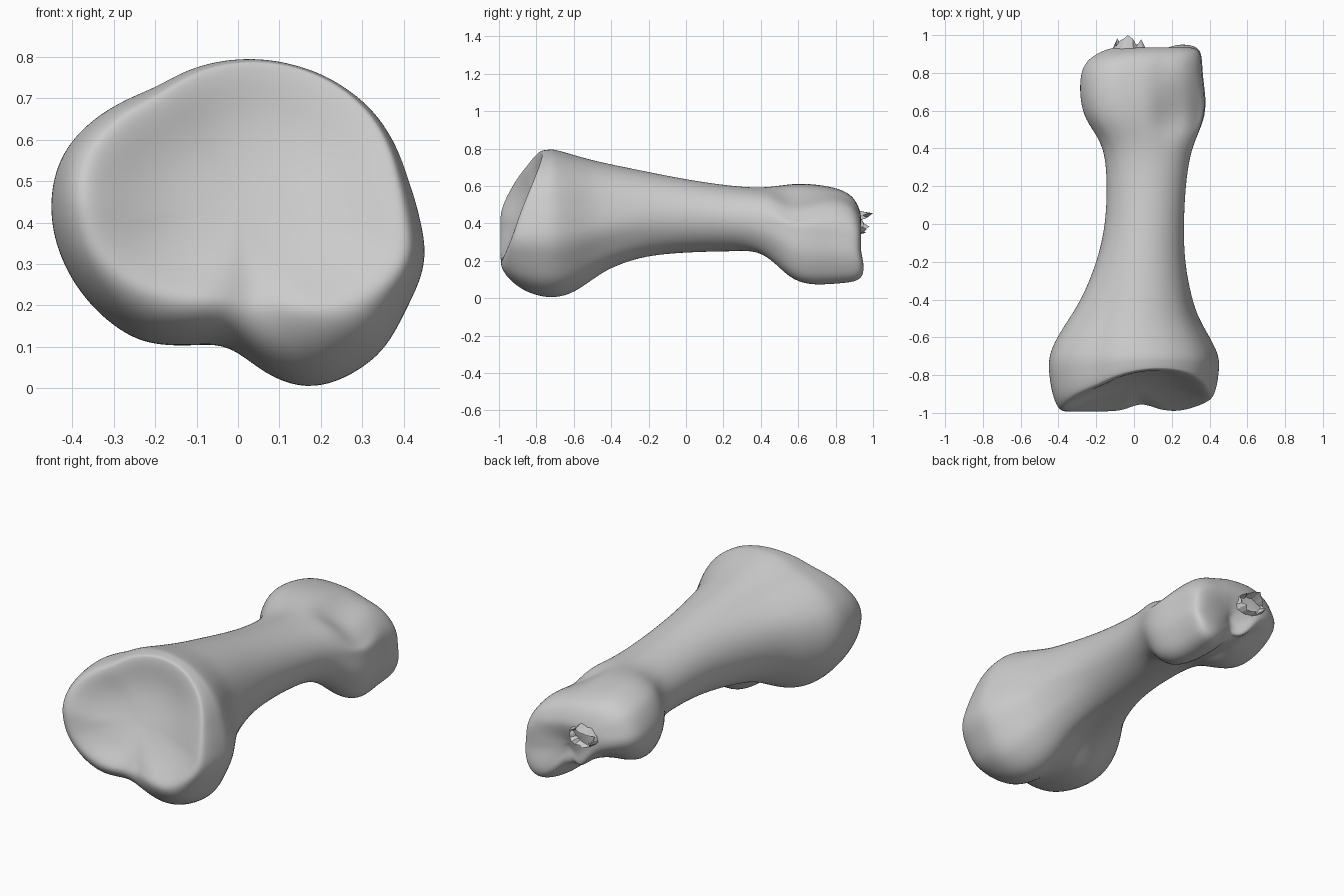
import bpy, bmesh, math, random
from mathutils import Vector

old = bpy.data.objects.get("Cube")
if old:
    bpy.data.objects.remove(old, do_unlink=True)

SIDES = 40
TAU = 2 * math.pi
random.seed(4)

bone_mat = bpy.data.materials.new("bone grey")
bone_mat.use_nodes = True
bone_mat.diffuse_color = (0.6, 0.6, 0.6, 1)
bone_mat.node_tree.nodes["Principled BSDF"].inputs["Base Color"].default_value = (0.6, 0.6, 0.6, 1)


def smooth(t):
    t = min(1, max(0, t))
    return t * t * (3 - 2 * t)


def bump(value, centre, width):
    return math.exp(-((value - centre) / width) ** 2)


def polar_profile(points):
    """Radius per angle of an outline fitted to a box from -1 to 1."""
    xs, zs = zip(*points)
    cx, cz = (min(xs) + max(xs)) / 2, (min(zs) + max(zs)) / 2
    wx, wz = max(xs) - cx, max(zs) - cz
    polar = []
    for x, z in points:
        u, v = (x - cx) / wx, (z - cz) / wz
        polar.append((math.atan2(v, u) % TAU, math.hypot(u, v)))
    polar.sort()
    polar = [(polar[-1][0] - TAU, polar[-1][1])] + polar + [(polar[0][0] + TAU, polar[0][1])]
    radii = []
    for i in range(SIDES):
        a = TAU * i / SIDES
        for (a0, r0), (a1, r1) in zip(polar, polar[1:]):
            if a0 <= a <= a1:
                radii.append(r0 + (r1 - r0) * (a - a0) / max(a1 - a0, 1e-6))
                break
    return radii


# Outline of the wide head and of the two-lobed knuckle end (x, z)
head = polar_profile([
    (.43, .42), (.4, .52), (.32, .67), (.2, .755), (.07, .79), (-.02, .79), (-.11, .77),
    (-.2, .72), (-.35, .645), (-.425, .56), (-.45, .43), (-.43, .33), (-.39, .25), (-.31, .16),
    (-.24, .115), (-.06, .112), (0, .09), (.1, .015), (.15, 0), (.2, 0), (.27, .03),
    (.35, .09), (.4, .19), (.44, .27), (.45, .34)])
knuckle = polar_profile([
    (.365, .33), (.345, .45), (.27, .53), (.15, .57), (0, .605), (-.12, .605), (-.22, .56),
    (-.28, .44), (-.27, .32), (-.2, .22), (-.1, .2), (0, .23), (.08, .2), (.15, .11),
    (.22, .08), (.3, .09), (.35, .18)])


def section(y, x0, x1, z0, z1):
    """Cross-section blended from head to round shaft to knuckle."""
    wh, wk = smooth((-y - .1) / .45), smooth((y - .3) / .3)
    ring = []
    for i in range(SIDES):
        a = TAU * i / SIDES
        r = wh * head[i] + wk * knuckle[i] + (1 - wh - wk)
        ring.append(Vector(((x0 + x1) / 2 + r * math.cos(a) * (x1 - x0) / 2, y,
                            (z0 + z1) / 2 + r * math.sin(a) * (z1 - z0) / 2)))
    return ring


def socket_y(x, z):
    """Slanted, slightly bowed surface through the socket rim, notched below."""
    h = (z - .4) / .4
    y = max(-1, -.92 + .15 * x + .37 * (z - .4) - .05 * (1 - h * h))
    return y + .04 * bump(x, .04, .08) * smooth((.35 - z) / .15)


def rim_inset(x, z):
    """How far the rim is rolled in: little at the top, much at the bottom."""
    h = (z - .4) / .4
    return .15 - .1 * x + (-.12 * h if h > 0 else .33 * h * h)


# Front: dished socket and rolled rim, from the middle outwards
full = section(-.7, -.457, .457, -.006, .795)
mid = Vector((0, 0, .41))
dish_mid = Vector((0, 0, .45))
insets = [rim_inset(p.x, p.z) for p in full]
rim = [mid + (p - mid) * (1 - k) for p, k in zip(full, insets)]
rings = []
for scale, depth in ((.12, .1), (.4, .09), (.65, .06), (.86, .02)):
    ring = []
    for p in rim:
        q = dish_mid + (p - dish_mid) * scale
        q.y = socket_y(q.x, q.z) + depth
        ring.append(q)
    rings.append(ring)
for degrees in (90, 65, 42, 20, 0):
    roll = math.radians(degrees)
    ring = []
    for p, r, k in zip(full, rim, insets):
        q = mid + (p - mid) * (1 - k * (1 - math.cos(roll)))
        q.y = -.7 + math.sin(roll) * (socket_y(r.x, r.z) + .7)
        ring.append(q)
    rings.append(ring)

# Shaft and knuckle stations: y, x range, z range
for station in (
        (-.6, -.41, .405, .022, .765), (-.5, -.345, .345, .095, .737),
        (-.4, -.28, .31, .16, .715), (-.2, -.195, .268, .222, .675),
        (0, -.15, .263, .245, .635), (.2, -.143, .273, .25, .605),
        (.36, -.152, .295, .243, .59), (.46, -.19, .33, .19, .596),
        (.55, -.255, .367, .1, .608), (.65, -.282, .378, .063, .61),
        (.77, -.284, .36, .068, .594), (.85, -.262, .356, .075, .57),
        (.9, -.2, .352, .085, .533), (.93, -.13, .335, .115, .47)):
    rings.append(section(*station))

# Rear cap
tail = rings[-1]
core = Vector((.1, .93, .32))
for scale, bulge in ((.75, .008), (.4, 0), (.12, 0)):
    rings.append([core + (p - core) * scale + Vector((0, bulge, 0)) for p in tail])

# Knuckle shaping: raised right lobe, dipped left shoulder, rear groove and lower tip
for ring in rings[-9:]:
    for p in ring:
        if p.z < .45:
            p.z += .5 * (.45 - p.z) * smooth((p.y - .68) / .22) * smooth((.04 - p.x) / .15)
        p.z -= .06 * bump(p.y, .58, .12) * smooth((p.x - .05) / .2) * smooth((p.z - .38) / .1)
for ring in rings[-5:]:
    for p in ring:
        p.y -= .045 * bump(p.x, .07, .07) * smooth((.42 - p.z) / .15)
        p.y += .018 * smooth((p.x - .15) / .1) * smooth((.26 - p.z) / .1)


def make_object(name, bm):
    bmesh.ops.recalc_face_normals(bm, faces=bm.faces[:])
    mesh = bpy.data.meshes.new(name)
    bm.to_mesh(mesh)
    bm.free()
    mesh.materials.append(bone_mat)
    obj = bpy.data.objects.new(name, mesh)
    bpy.context.collection.objects.link(obj)
    return obj


def skin(bm, loops):
    """Join neighbouring rings with quads."""
    for a, b in zip(loops, loops[1:]):
        n = len(a)
        for i in range(n):
            j = (i + 1) % n
            bm.faces.new((a[i], a[j], b[j], b[i]))


# Bone body
bm = bmesh.new()
loops = [[bm.verts.new(p) for p in ring] for ring in rings]
skin(bm, loops)
for loop in (loops[0], loops[-1]):
    centre = bm.verts.new(sum((v.co for v in loop), Vector()) / SIDES)
    for i in range(SIDES):
        bm.faces.new((loop[i], loop[(i + 1) % SIDES], centre))
for face in bm.faces:
    face.smooth = True
body = make_object("bone_body", bm)
sub = body.modifiers.new("smoothing", "SUBSURF")
sub.levels = sub.render_levels = 2

# Jagged broken collar on the rear end
bm = bmesh.new()
loops = [[], [], []]
COUNT = 18
for i in range(COUNT):
    a = TAU * i / COUNT
    tip = 1 if i == 5 else random.uniform(.935, .99)
    for loop, size, y in zip(loops, (1.15, .9, .6), (.9, tip, .92)):
        size *= random.uniform(.85, 1.1)
        loop.append(bm.verts.new((-.02 + .085 * size * math.cos(a), y, .4 + .06 * size * math.sin(a))))
skin(bm, loops)
make_object("broken_edge", bm)
